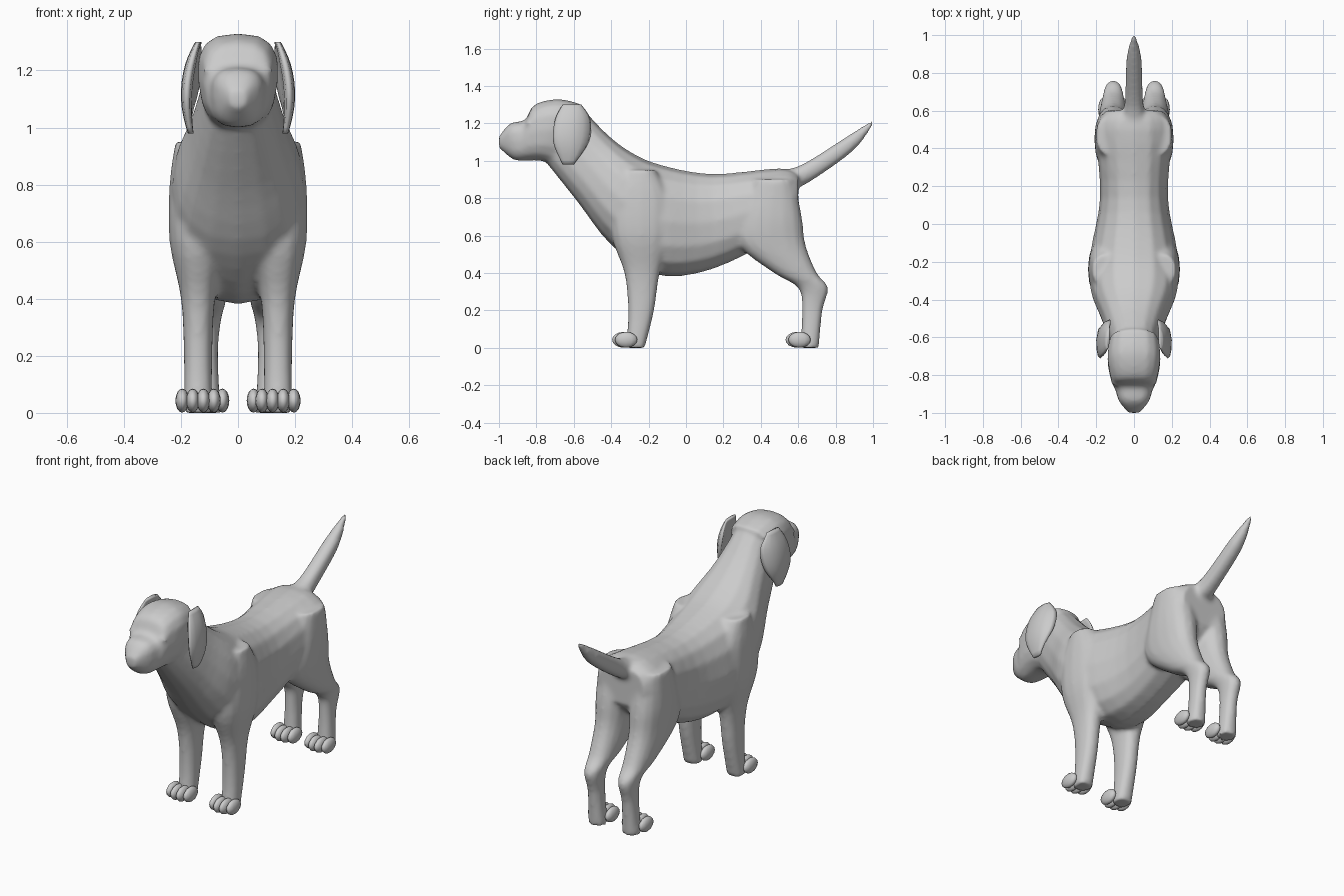
import bpy, bmesh, math
from mathutils import Vector, Matrix

cube = bpy.data.objects.get("Cube")
if cube:
    bpy.data.objects.remove(cube)

coat = bpy.data.materials.new("grey_coat")
coat.use_nodes = True
grey = (0.6, 0.6, 0.6, 1)
coat.diffuse_color = grey
coat.node_tree.nodes["Principled BSDF"].inputs["Base Color"].default_value = grey


def smooth_path(stations, steps=4):
    """Fill in extra cross-sections between the given ones along a smooth spline."""
    keys = [Vector(s) for s in stations]
    padded = [keys[0]] + keys + [keys[-1]]
    filled = []
    for before, start, end, after in zip(padded, padded[1:], padded[2:], padded[3:]):
        leave, arrive = (end - before) / 2, (after - start) / 2
        for step in range(steps):
            t = step / steps
            bend = leave * (1 - t) - arrive * t
            straight = start.lerp(end, t)
            ease = (end - start) * (1 - t - t)
            filled.append(straight + (bend - ease) * t * (1 - t))
    return filled + [keys[-1]]


def signed_power(value, power):
    return math.copysign(abs(value) ** power, value)


def loft(bm, stations, offset=0, power=0.85, taper=0, sides=16):
    """Skin rounded sections: upper edge (y, z), lower edge (y, z), half width."""
    loops = []
    for upper_y, upper_z, lower_y, lower_z, width in smooth_path(stations):
        upper = Vector((offset, upper_y, upper_z))
        lower = Vector((offset, lower_y, lower_z))
        middle, axis = (upper + lower) / 2, (upper - lower) / 2
        loop = []
        for i in range(sides):
            angle = math.tau * i / sides
            along = signed_power(math.cos(angle), power)
            across = signed_power(math.sin(angle), power)
            spread = width * across * (1 + taper * along)
            loop.append(bm.verts.new(middle + axis * along + Vector((spread, 0, 0))))
        loops.append(loop)
    faces = [bm.faces.new(loops[0]), bm.faces.new(loops[-1])]
    for near, far in zip(loops, loops[1:]):
        for i in range(sides):
            faces.append(bm.faces.new((near[i - 1], near[i], far[i], far[i - 1])))
    bmesh.ops.recalc_face_normals(bm, faces=faces)
    return [vert for loop in loops for vert in loop]


def level(sections):
    """Turn horizontal sections (front, back, height, half width) into loft stations."""
    return [(front, z, back, z, width) for front, back, z, width in sections]


def ball(bm, centre, radii):
    placing = Matrix.Translation(centre) @ Matrix.Diagonal((*radii, 1))
    bmesh.ops.create_uvsphere(bm, u_segments=12, v_segments=8, radius=1, matrix=placing)


def finish(bm, name):
    mesh = bpy.data.meshes.new(name)
    bm.to_mesh(mesh)
    bm.free()
    mesh.materials.append(coat)
    mesh.shade_smooth()
    obj = bpy.data.objects.new(name, mesh)
    bpy.context.scene.collection.objects.link(obj)
    return obj


# Cross-sections from rump to neck, neck to nose, and rump to tail tip
trunk = [(.6, .93, .6, .7, .15), (.5, .96, .5, .6, .2), (.14, .93, .14, .42, .18),
         (-.14, .98, -.16, .39, .23), (-.3, 1.05, -.4, .55, .23),
         (-.43, 1.15, -.58, .78, .17), (-.56, 1.29, -.74, .98, .12)]
head = [(-.55, 1.3, -.72, .98, .13), (-.68, 1.33, -.78, 1, .14),
        (-.81, 1.3, -.86, 1, .12), (-.86, 1.22, -.89, 1, .1),
        (-.94, 1.2, -.93, 1.01, .08), (-1, 1.13, -1, 1.07, .03)]
tail = [(.5, .95, .56, .85, .08), (.62, .98, .65, .88, .05),
        (.86, 1.13, .89, 1.05, .04), (1, 1.22, 1, 1.19, .01)]

# Level sections from top to bottom
foreleg = level([(-.33, -.16, .95, .08), (-.4, -.08, .8, .1), (-.4, -.08, .6, .1),
                 (-.33, -.14, .4, .06), (-.31, -.17, .2, .05), (-.32, -.22, 0, .05)])
hindleg = level([(.36, .58, .9, .09), (.28, .62, .7, .1), (.28, .64, .55, .09),
                 (.47, .7, .4, .07), (.6, .76, .32, .05), (.62, .73, .2, .04),
                 (.61, .71, 0, .05)])
ear = level([(-.66, -.56, 1.3, .01), (-.7, -.51, 1.22, .02),
             (-.71, -.52, 1.1, .02), (-.66, -.6, .98, .01)])
foreleg_x, hindleg_x, ear_x = .14, .11, .18

# Body: trunk, head, tail and legs fused into one soft skin
bm = bmesh.new()
loft(bm, trunk)
loft(bm, head, power=.75, taper=.1)
loft(bm, tail)
for side in (1, -1):
    loft(bm, foreleg, side * foreleg_x)
    loft(bm, hindleg, side * hindleg_x)
    ball(bm, (side * .09, -.84, 1.2), (.03, .02, .02))
body = finish(bm, "body")
skin = body.modifiers.new("fuse", 'REMESH')
skin.mode = 'VOXEL'
skin.voxel_size = .012
skin.use_smooth_shade = True
soft = body.modifiers.new("soften", 'SMOOTH')
soft.factor = .5
soft.iterations = 8

for side, label in ((1, "left"), (-1, "right")):
    # Ears: thin flaps that hang outwards and curl in to the head behind
    bm = bmesh.new()
    for vert in loft(bm, ear, side * ear_x, sides=12):
        hang = (vert.co.z - 1.1) ** 2
        curl = max(0, vert.co.y + .6) ** 2
        vert.co.x -= side * (hang + 5 * curl)
    finish(bm, label + "_ear")

    # Paws: four rounded toes in a shallow arc
    for part, x, y in (("front", foreleg_x, -.335), ("hind", hindleg_x, .592)):
        bm = bmesh.new()
        for toe in (-1.5, -.5, .5, 1.5):
            reach = .015 if abs(toe) > 1 else 0
            ball(bm, (side * (x + toe * .037), y + reach, .043), (.024, .06, .042))
        finish(bm, f"{label}_{part}_toes")
